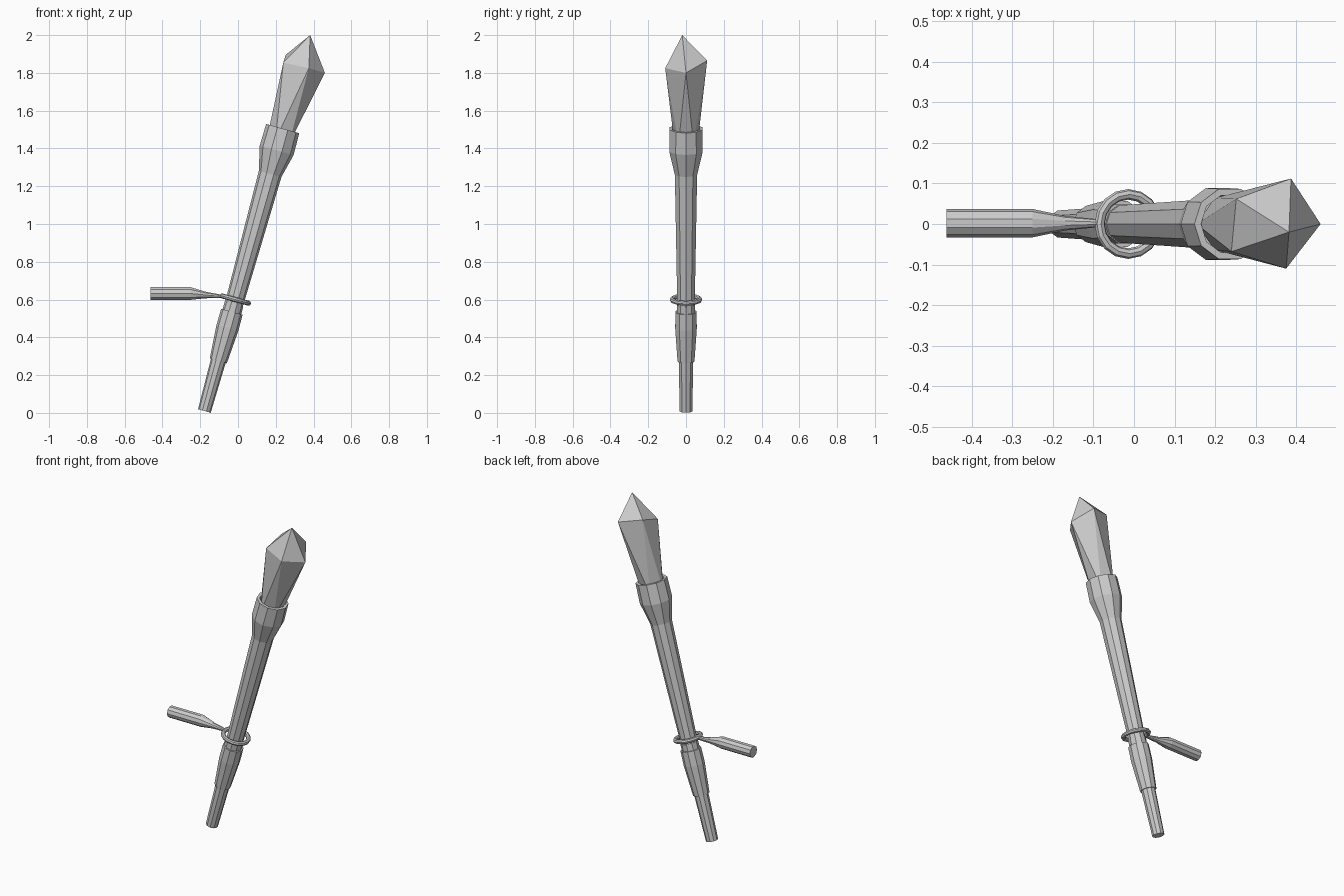
import bpy, bmesh, math
from mathutils import Matrix, Vector

if "Cube" in bpy.data.objects:
    bpy.data.objects.remove(bpy.data.objects["Cube"])

TILT = math.radians(15.5)
BASE = Vector((-0.178, 0, 0.01))
STAFF = Matrix.Translation(BASE) @ Matrix.Rotation(TILT, 4, 'Y')   # local z runs up the staff


def along(z):
    """Distance along the staff at world height z."""
    return (z - BASE.z) / math.cos(TILT)


def finish(name, bm):
    bmesh.ops.recalc_face_normals(bm, faces=bm.faces)
    mesh = bpy.data.meshes.new(name)
    bm.to_mesh(mesh)
    bm.free()
    obj = bpy.data.objects.new(name, mesh)
    bpy.context.collection.objects.link(obj)
    return obj


def skin(bm, rings):
    """Join successive vertex rings with quads and cap both ends."""
    n = len(rings[0])
    for a, b in zip(rings, rings[1:]):
        for i in range(n):
            j = (i + 1) % n
            bm.faces.new((a[i], a[j], b[j], b[i]))
    bm.faces.new(rings[0])
    bm.faces.new(rings[-1])


def turned(name, profile, sides=10):
    """Turned part on the staff axis from (radius, world height) pairs."""
    bm = bmesh.new()
    rings = []
    for r, z in profile:
        rings.append([bm.verts.new(STAFF @ Vector((
            r * math.cos(2 * math.pi * i / sides),
            r * math.sin(2 * math.pi * i / sides), along(z)))) for i in range(sides)])
    skin(bm, rings)
    return finish(name, bm)


# Staff pieces
turned("handle_end", [(0.035, 0.01), (0.041, 0.30)])
turned("grip", [(0.047, 0.275), (0.06, 0.45), (0.059, 0.535)])
turned("collar", [(0.051, 0.52), (0.051, 0.575)])
turned("shaft_and_socket", [(0.047, 0.50), (0.062, 1.265), (0.093, 1.39),
                            (0.091, 1.505), (0.074, 1.505), (0.070, 1.41)])

# Five-sided crystal, slightly irregular, with a twisted base
bm = bmesh.new()
tip = bm.verts.new((0.382, -0.02, 2.0))
belt = [bm.verts.new(p) for p in ((0.46, 0, 1.80), (0.387, 0.112, 1.865), (0.252, 0.062, 1.895),
                                  (0.24, -0.068, 1.855), (0.375, -0.11, 1.825))]
foot = []
for i in range(5):
    a = math.radians(36 + 72 * i)
    foot.append(bm.verts.new(STAFF @ Vector((0.067 * math.cos(a), 0.067 * math.sin(a), along(1.44)))))
for i in range(5):
    j = (i + 1) % 5
    bm.faces.new((belt[i], belt[j], tip))
    bm.faces.new((belt[i], foot[i], belt[j]))
    bm.faces.new((foot[i], foot[j], belt[j]))
bm.faces.new(foot)
finish("crystal", bm)

# Loose ring around the shaft
bm = bmesh.new()
MAJ, MIN, R, r = 16, 8, 0.073, 0.013
loops = []
for i in range(MAJ):
    u = 2 * math.pi * i / MAJ
    loop = []
    for k in range(MIN):
        v = 2 * math.pi * k / MIN
        d = R + r * math.cos(v)
        loop.append(bm.verts.new(STAFF @ Vector((d * math.cos(u), d * math.sin(u),
                                                 along(0.60) + r * math.sin(v)))))
    loops.append(loop)
for i in range(MAJ):
    a, b = loops[i], loops[(i + 1) % MAJ]
    for k in range(MIN):
        m = (k + 1) % MIN
        bm.faces.new((a[k], b[k], b[m], a[m]))
finish("ring", bm)

# Side handle tapering into the ring: (x, centre height, radius)
bm = bmesh.new()
rings = []
for x, z, rad in ((-0.462, 0.632, 0.035), (-0.25, 0.632, 0.035),
                  (-0.17, 0.624, 0.018), (-0.082, 0.616, 0.009)):
    rings.append([bm.verts.new((x, 0.002 + rad * math.cos(2 * math.pi * i / 10),
                                z + rad * math.sin(2 * math.pi * i / 10))) for i in range(10)])
skin(bm, rings)
finish("side_handle", bm)
